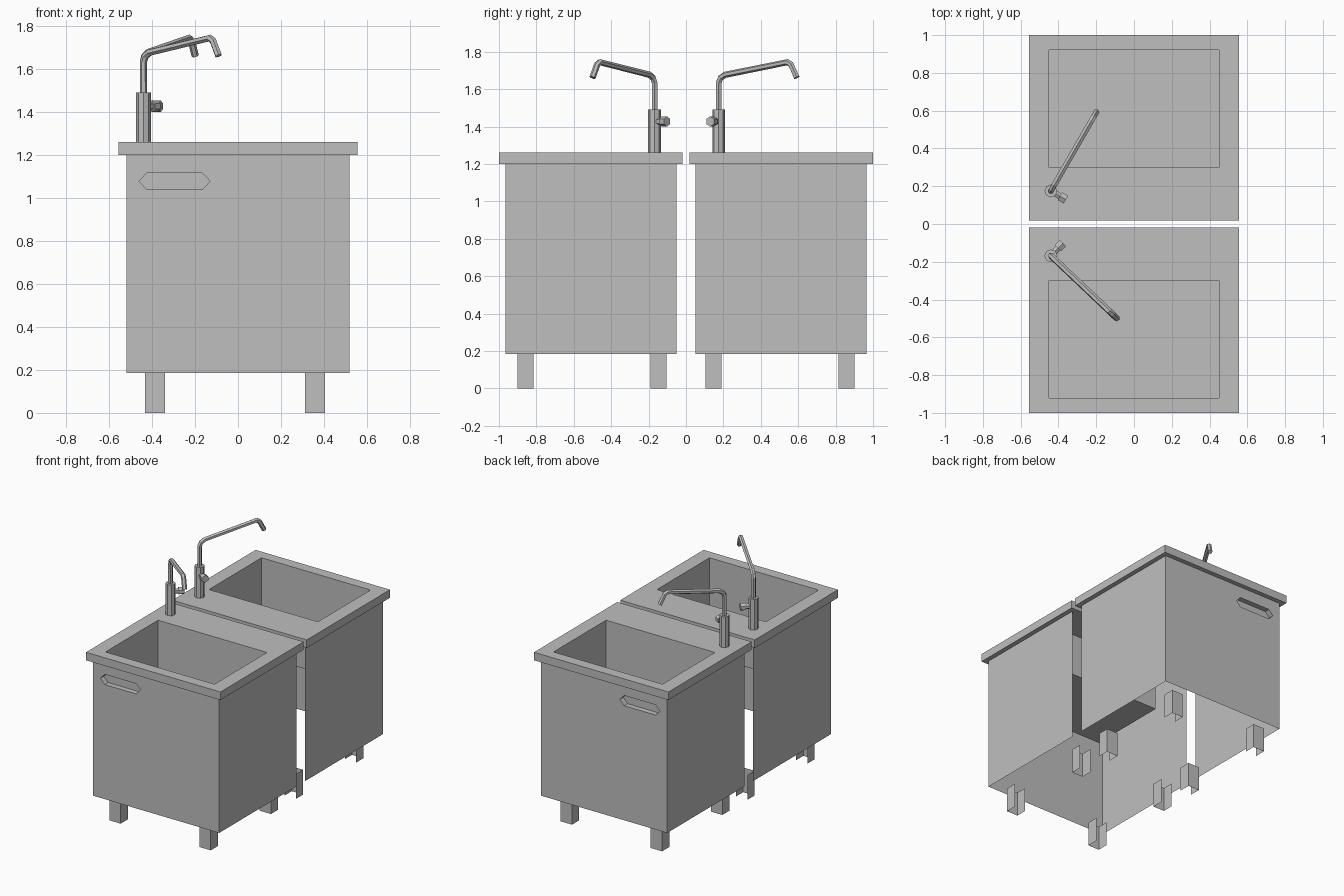
import bpy, bmesh
from math import radians, cos, sin
from mathutils import Vector, Matrix

cube = bpy.data.objects.get("Cube")
if cube:
    bpy.data.objects.remove(cube, do_unlink=True)

steel = bpy.data.materials.new("grey_steel")
steel.use_nodes = True
GREY = (0.52, 0.52, 0.52, 1)
steel.diffuse_color = GREY
steel.node_tree.nodes["Principled BSDF"].inputs["Base Color"].default_value = GREY


def link(name, data):
    data.materials.append(steel)
    obj = bpy.data.objects.new(name, data)
    bpy.context.collection.objects.link(obj)
    return obj


def finish(name, bm, mirror):
    """Turn the bmesh into an object, mirrored to the rear when asked."""
    if mirror:
        bmesh.ops.scale(bm, vec=(1, -1, 1), verts=bm.verts)
        bmesh.ops.reverse_faces(bm, faces=bm.faces)
    mesh = bpy.data.meshes.new(name)
    bm.to_mesh(mesh)
    bm.free()
    return link(name, mesh)


def loft(bm, rings, cap=True):
    """Join closed rings of points with quads and cap the last one."""
    rows = [[bm.verts.new(p) for p in ring] for ring in rings]
    for a, b in zip(rows, rows[1:]):
        for i in range(len(a)):
            j = (i + 1) % len(a)
            bm.faces.new((a[i], a[j], b[j], b[i]))
    if cap:
        bm.faces.new(rows[-1])


def rect(x0, x1, y0, y1, z):
    return [(x0, y0, z), (x1, y0, z), (x1, y1, z), (x0, y1, z)]


def wall(bm, p, q, z0, z1):
    bm.faces.new([bm.verts.new(c) for c in
                  ((*p, z0), (*q, z0), (*q, z1), (*p, z1))])


def edge_loop(bm, pts):
    vs = [bm.verts.new(p) for p in pts]
    return [bm.edges.new((v, vs[i - 1])) for i, v in enumerate(vs)]


BASE, UNDER, TOP = 0.185, 1.2, 1.26
FRONT, BACK, HALF = -0.965, -0.05, 0.52


def cabinet(name, mirror):
    bm = bmesh.new()
    # front panel with a six-sided grip hole
    grip = [(-0.46, 1.078), (-0.425, 1.04), (-0.165, 1.04),
            (-0.13, 1.078), (-0.165, 1.116), (-0.425, 1.116)]
    rim = [(x, FRONT, z) for x, z in grip]
    panel = [(x, FRONT, z) for x, z in
             ((-HALF, BASE), (HALF, BASE), (HALF, UNDER), (-HALF, UNDER))]
    edges = edge_loop(bm, panel) + edge_loop(bm, rim)
    bmesh.ops.triangle_fill(bm, use_beauty=True, edges=edges, normal=(0, -1, 0))
    bm.normal_update()
    for f in bm.faces:
        if f.normal.y > 0:
            f.normal_flip()
    # grip recess
    loft(bm, [rim, [(x, FRONT + 0.04, z) for x, z in grip]])
    # side panels; back and bottom stay open
    wall(bm, (-HALF, BACK), (-HALF, FRONT), BASE, UNDER)
    wall(bm, (HALF, FRONT), (HALF, BACK), BASE, UNDER)
    bmesh.ops.remove_doubles(bm, verts=bm.verts, dist=0.0001)
    finish(name, bm, mirror)


def counter(name, mirror):
    bm = bmesh.new()
    outer = (-0.555, 0.555, -1, -0.018)
    bowl = (-0.45, 0.45, -0.92, -0.3)
    loft(bm, [rect(*bowl, UNDER), rect(*outer, UNDER), rect(*outer, TOP),
              rect(*bowl, TOP), rect(*bowl, 0.88)])
    finish(name, bm, mirror)


def leg(name, x, y, mirror):
    # channel open towards the back
    bm = bmesh.new()
    w, d = 0.094, 0.085
    plan = [(x, y + d), (x, y), (x + w, y), (x + w, y + d)]
    for p, q in zip(plan, plan[1:]):
        wall(bm, p, q, 0, BASE)
    bmesh.ops.remove_doubles(bm, verts=bm.verts, dist=0.0001)
    finish(name, bm, mirror)


def rod(bm, start, end, radius, sides):
    start, end = Vector(start), Vector(end)
    axis = end - start
    turn = axis.to_track_quat('Z', 'Y').to_matrix().to_4x4()
    bmesh.ops.create_cone(bm, cap_ends=True, segments=sides,
                          radius1=radius, radius2=radius, depth=axis.length,
                          matrix=Matrix.Translation((start + end) / 2) @ turn)


def faucet(prefix, x, y, angle, side):
    ahead = Vector((cos(angle), sin(angle), 0))
    across = Vector((-ahead.y, ahead.x, 0)) * side
    foot = Vector((x, y, 0))
    up = Vector((0, 0, 1))
    # column
    bm = bmesh.new()
    rod(bm, foot + up * TOP, foot + up * 1.49, 0.034, 8)
    finish(prefix + "_faucet_column", bm, False)
    # knob on its stem
    bm = bmesh.new()
    hub = foot + up * 1.427
    rod(bm, hub, hub + across * 0.06, 0.019, 6)
    rod(bm, hub + across * 0.055, hub + across * 0.092, 0.027, 6)
    finish(prefix + "_faucet_knob", bm, False)
    # bent spout
    path = [(0, 1.48), (0, 1.635), (0.012, 1.66), (0.04, 1.677),
            (0.425, 1.744), (0.446, 1.732), (0.482, 1.662)]
    curve = bpy.data.curves.new(prefix + "_faucet_spout", 'CURVE')
    curve.dimensions = '3D'
    curve.bevel_depth = 0.017
    curve.bevel_resolution = 1
    curve.use_fill_caps = True
    spline = curve.splines.new('POLY')
    spline.points.add(len(path) - 1)
    for point, (r, z) in zip(spline.points, path):
        point.co = (*(foot + ahead * r + up * z), 1)
    spline.use_smooth = False
    link(prefix + "_faucet_spout", curve)


# two sink units standing back to back
for prefix, mirror in (("front", False), ("rear", True)):
    cabinet(prefix + "_cabinet", mirror)
    counter(prefix + "_counter_and_basin", mirror)
    for lx, side in ((-0.433, "right"), (0.311, "left")):
        for ly, depth in ((-0.9, "outer"), (-0.19, "inner")):
            leg(f"{prefix}_{side}_{depth}_leg", lx, ly, mirror)

faucet("front", -0.44, -0.168, radians(-43.5), 1)
faucet("rear", -0.44, 0.175, radians(60), -1)
